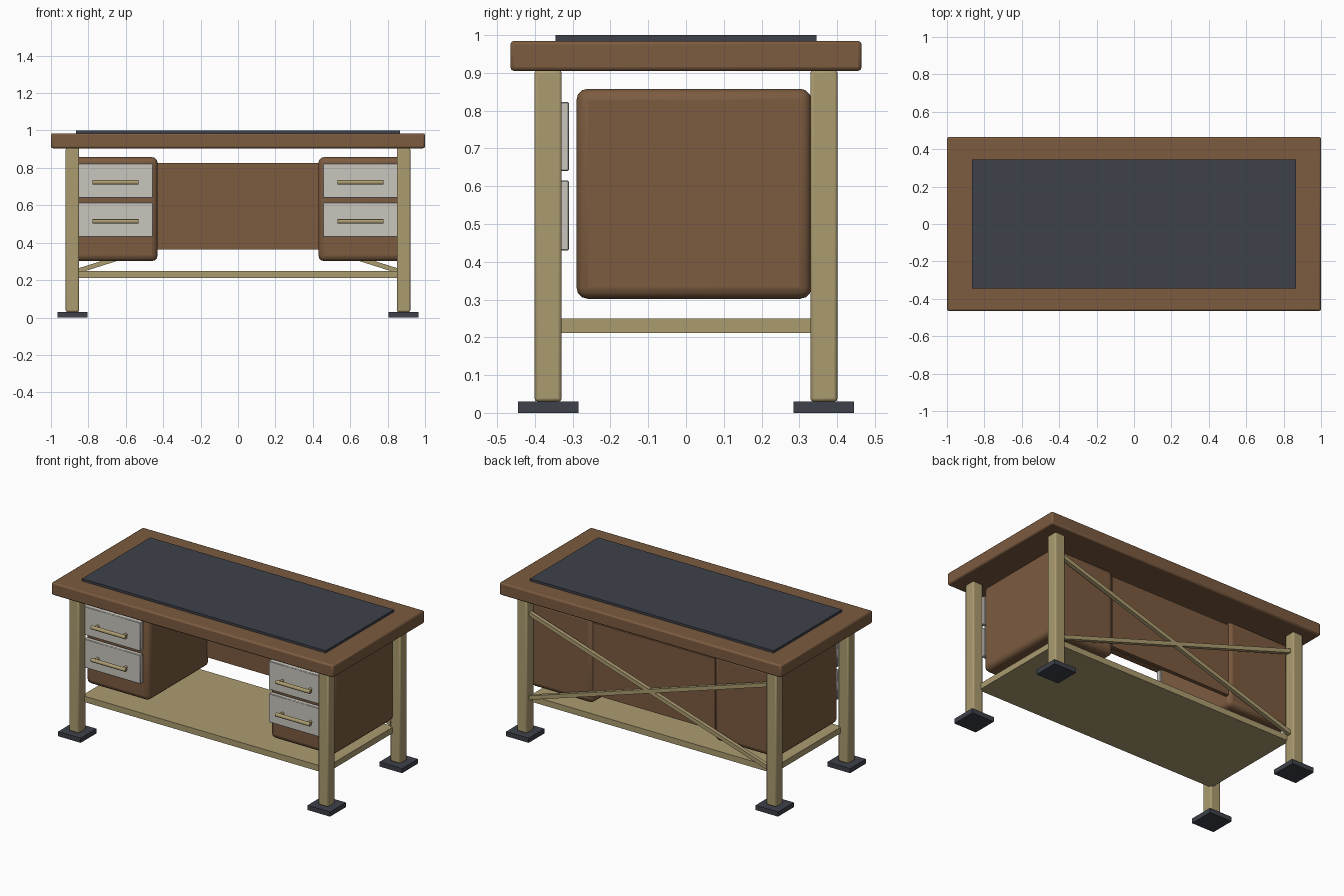
import bpy
import math
from mathutils import Vector

cube = bpy.data.objects.get("Cube")
if cube:
    bpy.data.objects.remove(cube, do_unlink=True)


def material(name, rgb):
    m = bpy.data.materials.new(name)
    m.use_nodes = True
    m.diffuse_color = (*rgb, 1)
    m.node_tree.nodes["Principled BSDF"].inputs["Base Color"].default_value = (*rgb, 1)
    return m


wood = material("brown_wood", (0.20, 0.105, 0.051))
tan = material("tan_frame", (0.41, 0.33, 0.162))
slate = material("dark_slate", (0.047, 0.053, 0.067))
pale = material("pale_grey", (0.59, 0.565, 0.52))


def finish(ob, name, mat, bevel=0, segments=2):
    ob.name = name
    ob.data.materials.append(mat)
    if bevel:
        mod = ob.modifiers.new("Bevel", "BEVEL")
        mod.width = bevel
        mod.segments = segments
        bpy.ops.object.shade_smooth_by_angle(angle=math.radians(46))
    return ob


def box(name, lo, hi, mat, bevel=0, segments=2):
    """Box between two opposite corners."""
    lo, hi = Vector(lo), Vector(hi)
    bpy.ops.mesh.primitive_cube_add(size=1, location=(lo + hi) / 2)
    ob = bpy.context.object
    ob.scale = hi - lo
    bpy.ops.object.transform_apply(location=False, rotation=False, scale=True)
    return finish(ob, name, mat, bevel, segments)


def rod(name, a, b, radius, mat):
    """Cylinder from point a to point b."""
    a, b = Vector(a), Vector(b)
    bpy.ops.mesh.primitive_cylinder_add(vertices=16, radius=radius, depth=(b - a).length,
                                        location=(a + b) / 2)
    ob = bpy.context.object
    ob.rotation_euler = (b - a).to_track_quat("Z", "Y").to_euler()
    bpy.ops.object.shade_smooth_by_angle(angle=math.radians(40))
    return finish(ob, name, mat)


# Desktop and writing mat
box("desktop", (-1, -0.465, 0.905), (1, 0.465, 0.985), wood, 0.01)
box("writing_mat", (-0.865, -0.346, 0.98), (0.865, 0.346, 1.0), slate)

# Legs and foot plates
LEG_X, LEG_Y = 0.885, 0.365
for sx, side in ((1, "left"), (-1, "right")):
    for sy, end in ((-1, "front"), (1, "back")):
        x, y = sx * LEG_X, sy * LEG_Y
        box(f"{end}_{side}_leg", (x - 0.036, y - 0.036, 0.03),
            (x + 0.036, y + 0.036, 0.907), tan, 0.008)
        box(f"{end}_{side}_foot", (x - 0.08, y - 0.08, 0), (x + 0.08, y + 0.08, 0.03), slate)

# Lower shelf
box("lower_shelf", (-0.865, -0.345, 0.212), (0.865, 0.345, 0.25), tan)

# Crossed braces at the back
for s, name in ((1, "rising_brace"), (-1, "falling_brace")):
    a, b = Vector((-LEG_X, LEG_Y, 0.52 - s * 0.28)), Vector((LEG_X, LEG_Y, 0.52 + s * 0.28))
    half = (b - a).length / 2
    brace = box(name, (-half, -0.0125, -0.0125), (half, 0.0125, 0.0125), tan)
    brace.location = (a + b) / 2
    brace.rotation_euler.y = -math.atan2(b.z - a.z, b.x - a.x)

# Back panel between the pedestals
box("modesty_panel", (-0.432, 0.3, 0.365), (0.432, 0.325, 0.825), wood)

# Drawer pedestals with drawer fronts and handles
for s, side in ((1, "left"), (-1, "right")):
    cx = s * 0.655
    box(f"{side}_pedestal", (cx - 0.225, -0.29, 0.302), (cx + 0.225, 0.332, 0.858),
        wood, 0.03, 3)
    for row, z0, z1 in (("upper", 0.64, 0.823), ("lower", 0.43, 0.615)):
        name = f"{side}_{row}"
        z = (z0 + z1) / 2 - 0.009
        box(f"{name}_drawer_front", (cx - 0.2, -0.34, z0), (cx + 0.2, -0.31, z1), pale, 0.003, 1)
        rod(f"{name}_handle_bar", (cx - 0.122, -0.375, z), (cx + 0.122, -0.375, z), 0.012, tan)
        for k in (-1, 1):
            px = cx + k * 0.1
            rod(f"{name}_handle_post", (px, -0.375, z), (px, -0.335, z), 0.009, tan)
